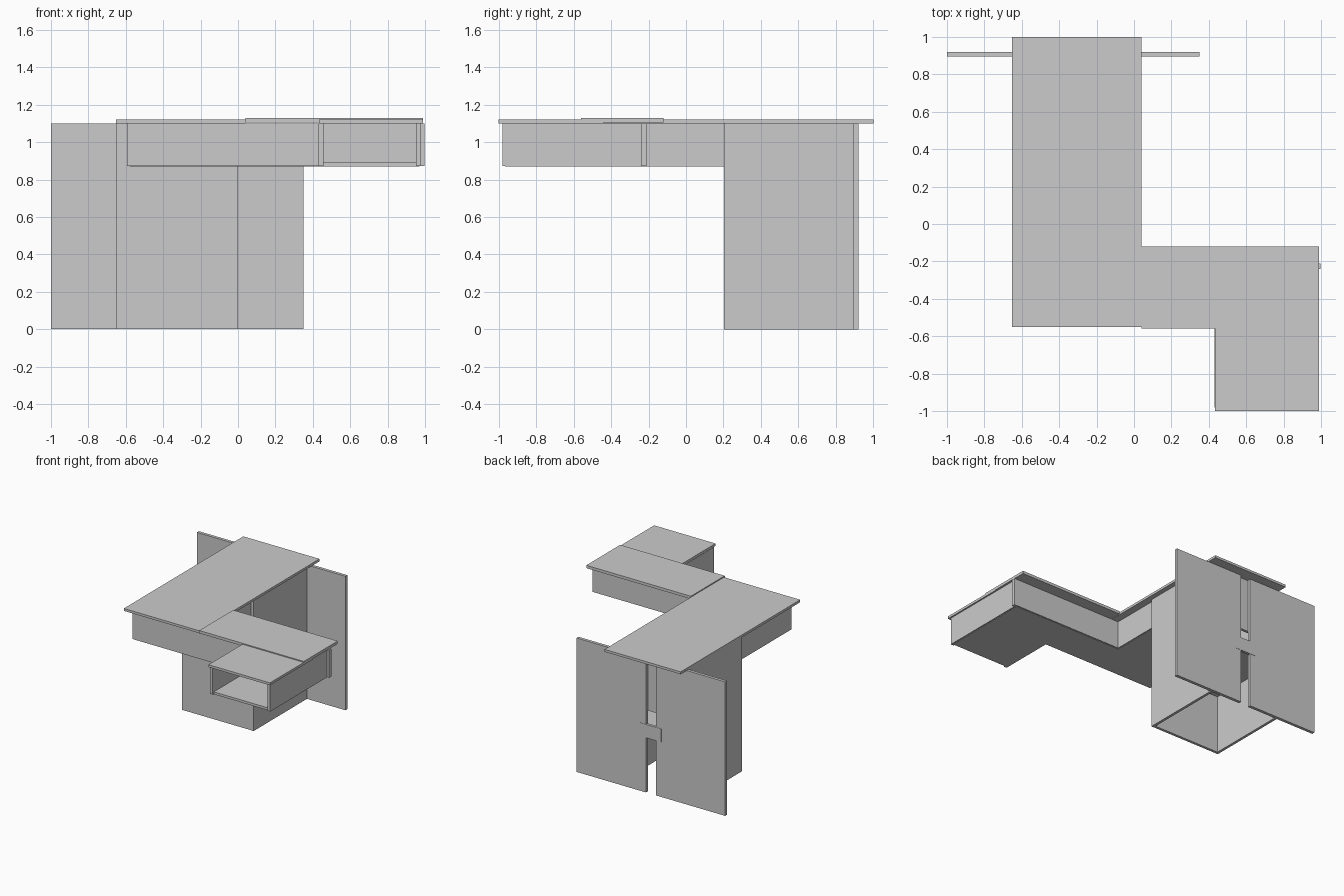
import bpy, bmesh

if "Cube" in bpy.data.objects:
    bpy.data.objects.remove(bpy.data.objects["Cube"])


def box(name, x, y, z):
    """Axis-aligned board given by (min, max) on each axis."""
    bm = bmesh.new()
    bmesh.ops.create_cube(bm, size=1)
    for v in bm.verts:
        for i, (lo, hi) in enumerate((x, y, z)):
            v.co[i] = lo if v.co[i] < 0 else hi
    mesh = bpy.data.meshes.new(name)
    bm.to_mesh(mesh)
    bm.free()
    ob = bpy.data.objects.new(name, mesh)
    bpy.context.collection.objects.link(ob)
    return ob


T = 0.022            # board thickness
TOP = 1.1            # underside of the worktops
APRON = (0.873, TOP)
BASE = (0.87, 0.89)

# worktops in three stepped slabs
box("main_worktop", (-0.652, 0.04), (-0.55, 1.0), (TOP, 1.12))
box("side_worktop", (0.04, 0.99), (-0.56, -0.12), (1.105, 1.128))
box("end_worktop", (0.432, 0.99), (-1.0, -0.44), (TOP, 1.12))

# cabinet body: open at the bottom
for name, x0 in (("cabinet_left_side", -0.652), ("cabinet_right_side", -T)):
    box(name, (x0, x0 + T), (0.203, 0.894), (0, TOP))
box("cabinet_front_panel", (-0.652 + T, -T), (0.204, 0.204 + T), (0, TOP))
box("cabinet_shelf", (-0.652 + T, -T), (0.204 + T, 0.87), (0.48, 0.502))
box("cabinet_upper_rail", (-0.652 + T, -T), (0.868, 0.89), (0.66, TOP))

# wide back doors with a bar bridging the gap
box("left_door", (-1.0, -0.37), (0.895, 0.92), (0, TOP))
box("right_door", (-0.28, 0.35), (0.895, 0.92), (0, TOP))
box("door_bar", (-0.42, -0.23), (0.9, 0.922), (0.45, 0.56))

# tray under the main worktop
box("main_tray_left_side", (-0.594, -0.594 + T), (-0.52, 0.204), APRON)
box("main_tray_right_side", (-0.045, -0.022), (-0.212, 0.204), APRON)
box("tray_front_panel", (-0.594 + T, 0.432), (-0.52, -0.52 + T), APRON)
box("main_tray_base", (-0.58, -0.03), (-0.51, 0.204), BASE)

# tray under the side worktop
box("tray_back_panel", (-0.045, 0.997), (-0.24, -0.212), APRON)
box("side_tray_base", (-0.03, 0.97), (-0.51, -0.22), BASE)

# end compartment, open at the front
box("end_tray_left_side", (0.43, 0.456), (-0.98, -0.498), APRON)
box("end_tray_right_side", (0.952, 0.978), (-0.98, -0.24), APRON)
box("end_tray_base", (0.44, 0.97), (-0.965, -0.51), BASE)
